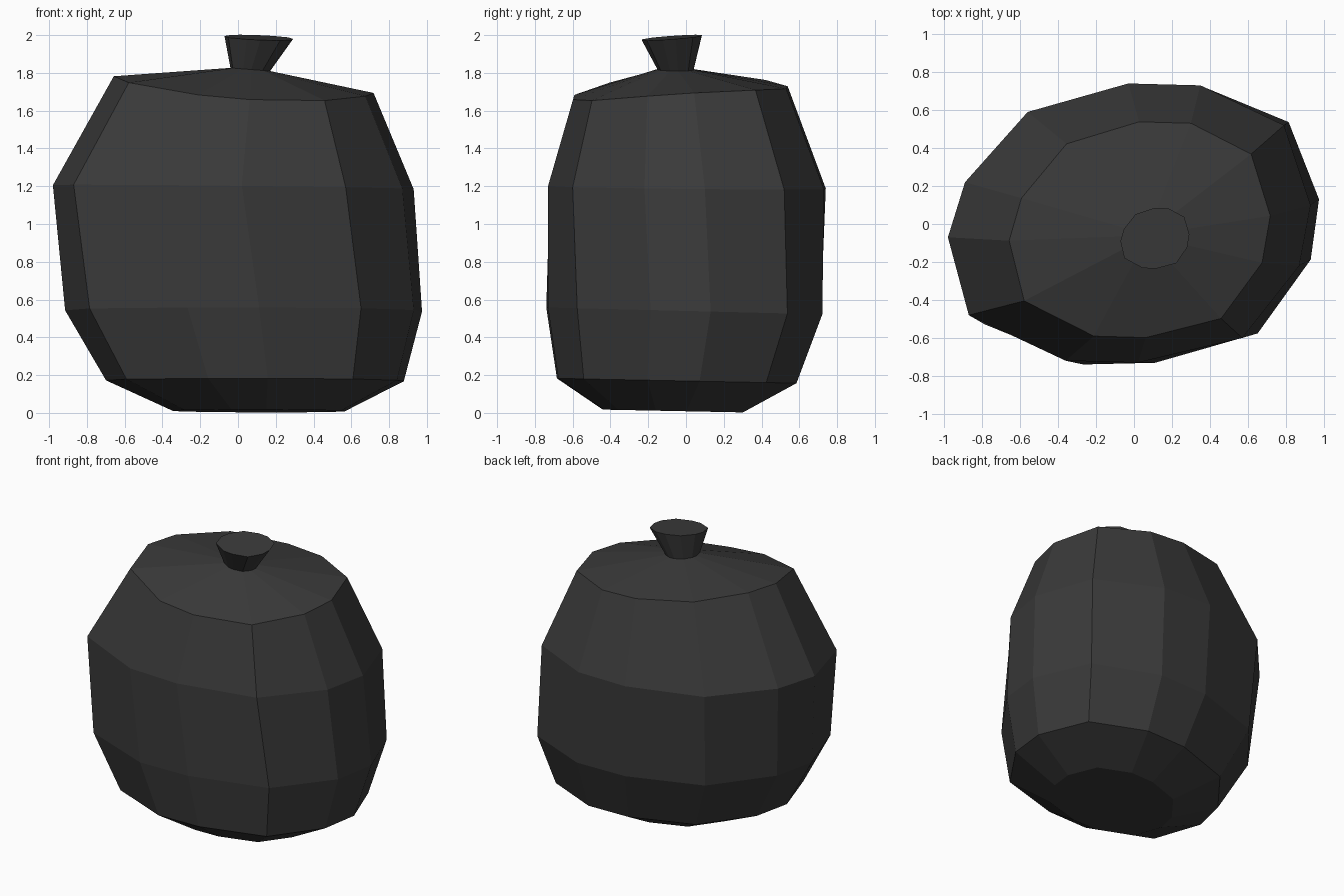
import bpy
import bmesh
import math

cube = bpy.data.objects.get("Cube")
if cube:
    bpy.data.objects.remove(cube, do_unlink=True)

# Single dark stone colour
stone = bpy.data.materials.new("dark_charcoal")
stone.use_nodes = True
colour = (0.042, 0.042, 0.042, 1.0)
stone.diffuse_color = colour
stone.node_tree.nodes["Principled BSDF"].inputs["Base Color"].default_value = colour

# Irregular twelve-sided outline at the widest level, shared by every ring
outline = [(-0.98, -0.07), (-0.89, 0.22), (-0.56, 0.59), (-0.03, 0.74),
           (0.35, 0.73), (0.79, 0.52), (0.93, 0.10), (0.87, -0.22),
           (0.57, -0.60), (0.02, -0.73), (-0.36, -0.72), (-0.87, -0.48)]
OUTLINE_CENTRE = (-0.025, 0.005)


def ring(centre, scale, tilt=(0, 0), bend=0, twist=0):
    """Scaled, twisted and tilted copy of the outline, as a list of points."""
    points = []
    for px, py in outline:
        dx, dy = px - OUTLINE_CENTRE[0], py - OUTLINE_CENTRE[1]
        lx = scale[0] * (dx * math.cos(twist) - dy * math.sin(twist))
        ly = scale[1] * (dx * math.sin(twist) + dy * math.cos(twist))
        height = centre[2] + tilt[0] * lx + tilt[1] * ly + bend * lx * lx
        points.append((centre[0] + lx, centre[1] + ly, height))
    return points


def loft(name, rings, cap_bottom=False, cap_top=False):
    """Flat-shaded skin over a stack of rings."""
    bm = bmesh.new()
    loops = [[bm.verts.new(p) for p in points] for points in rings]
    count = len(outline)
    for low, high in zip(loops, loops[1:]):
        for i in range(count):
            j = (i + 1) % count
            bm.faces.new((low[i], low[j], high[j], high[i]))
    if cap_bottom:
        bm.faces.new(loops[0])
    if cap_top:
        bm.faces.new(loops[-1])
    # The outline runs clockwise, so turn every face outward
    bmesh.ops.reverse_faces(bm, faces=[f for f in bm.faces if len(f.verts) == 4])
    for face in bm.faces:
        if len(face.verts) > 4:
            face.normal_update()
            wants_up = face.calc_center_median().z > 1
            if (face.normal.z > 0) != wants_up:
                face.normal_flip()
    mesh = bpy.data.meshes.new(name)
    bm.to_mesh(mesh)
    bm.free()
    mesh.materials.append(stone)
    obj = bpy.data.objects.new(name, mesh)
    bpy.context.collection.objects.link(obj)
    return obj


# Levels from the ground up
base = ring((0.11, -0.07, 0.01), (0.48, 0.50), tilt=(0, -0.02), twist=0.05)
foot = ring((0.09, -0.05, 0.17), (0.83, 0.855), tilt=(0, -0.02), twist=0.05)
belly = ring((0.03, -0.01, 0.54), (0.995, 0.985), tilt=(0, -0.025), twist=0.05)
shoulder = ring((-0.025, 0.005, 1.195), (1, 1), tilt=(-0.01, -0.01))
rim = ring((0.03, -0.03, 1.695), (0.72, 0.773), tilt=(-0.07, 0.06), bend=0.09)
neck = ring((0.065, -0.055, 1.818), (0.11, 0.13), tilt=(-0.08, 0))
top = ring((0.11, -0.075, 1.987), (0.19, 0.217), tilt=(-0.05, 0.08))

# Pot body, sloping lid and flared knob
loft("pot_body", [base, foot, belly, shoulder, rim], cap_bottom=True)
loft("lid", [rim, neck])
loft("lid_knob", [neck, top], cap_top=True)
